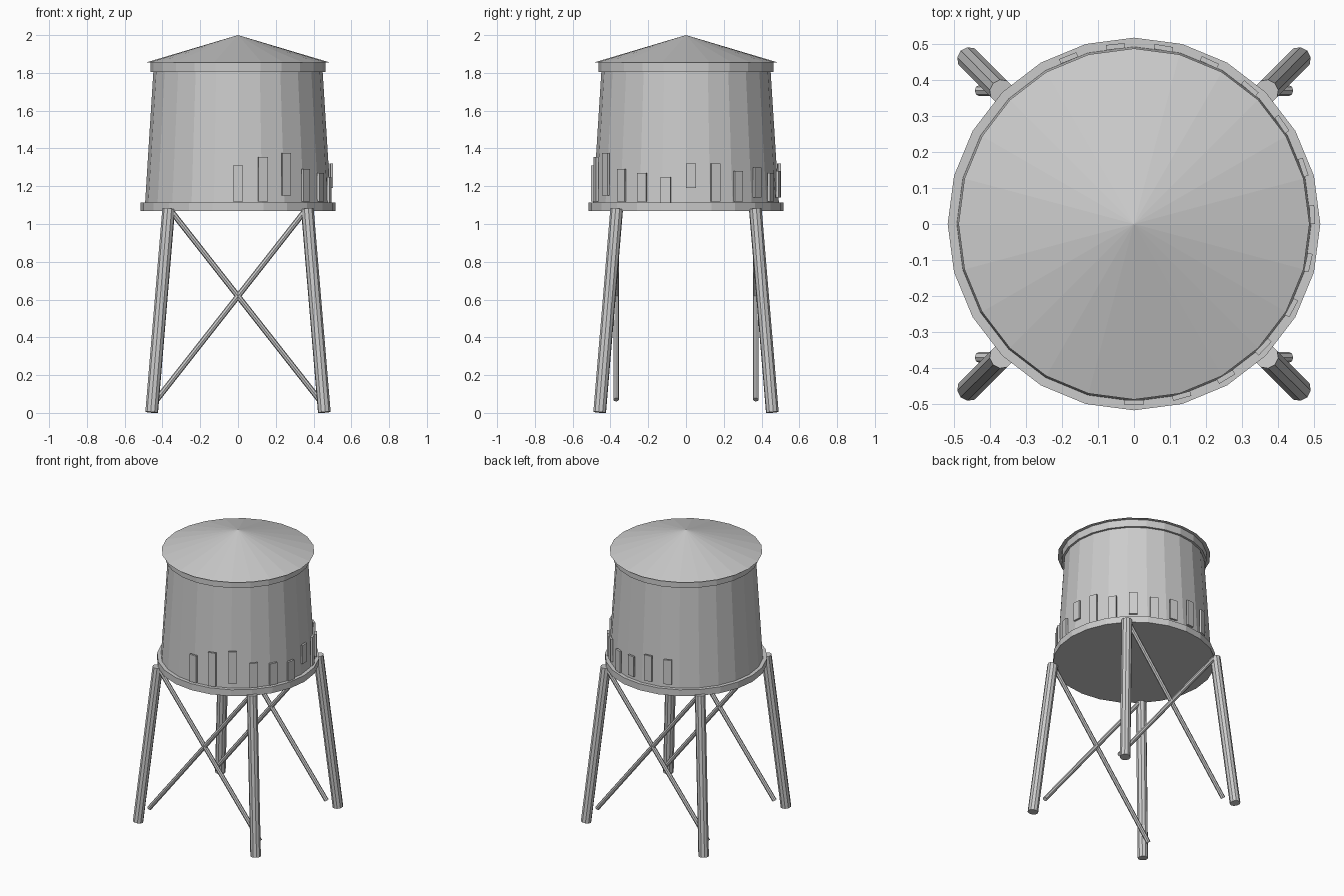
import bpy
import bmesh
from math import cos, sin, radians
from mathutils import Matrix, Vector

cube = bpy.data.objects.get("Cube")
if cube:
    bpy.data.objects.remove(cube, do_unlink=True)

grey = bpy.data.materials.new("weathered grey")
grey.use_nodes = True
GREY = (0.6, 0.6, 0.6, 1)
grey.diffuse_color = GREY
grey.node_tree.nodes["Principled BSDF"].inputs["Base Color"].default_value = GREY


def finish(name, bm):
    mesh = bpy.data.meshes.new(name)
    bm.to_mesh(mesh)
    bm.free()
    mesh.materials.append(grey)
    obj = bpy.data.objects.new(name, mesh)
    bpy.context.collection.objects.link(obj)
    return obj


def drum(name, low, high, r_low, r_high, sides=24):
    """Upright closed cylinder, frustum or cone."""
    bm = bmesh.new()
    bmesh.ops.create_cone(bm, cap_ends=True, segments=sides, radius1=r_low,
                          radius2=r_high, depth=high - low)
    bmesh.ops.translate(bm, vec=(0, 0, (low + high) / 2), verts=bm.verts)
    return finish(name, bm)


def strut(name, start, end, radius, sides):
    """Straight round bar between two points."""
    a, b = Vector(start), Vector(end)
    bm = bmesh.new()
    bmesh.ops.create_cone(bm, cap_ends=True, segments=sides, radius1=radius,
                          radius2=radius, depth=(b - a).length)
    turn = (b - a).to_track_quat('Z', 'Y').to_matrix().to_4x4()
    bm.transform(Matrix.Translation((a + b) / 2) @ turn)
    return finish(name, bm)


# Tank, platform and roof
drum("platform", 1.07, 1.115, 0.517, 0.517)
drum("tank", 1.11, 1.81, 0.492, 0.448)
drum("roof_band", 1.805, 1.855, 0.463, 0.463)
drum("roof", 1.855, 2.0, 0.487, 0.0)

# Splayed legs, with crossed braces on the front and back only
for sy, side in ((-1, "front"), (1, "back")):
    for sx, hand in ((1, "left"), (-1, "right")):
        strut(f"{side}_{hand}_leg", (sx * 0.457, sy * 0.457, 0.003),
              (sx * 0.367, sy * 0.367, 1.08), 0.034, 10)
        strut(f"{side}_{hand}_brace", (sx * 0.43, sy * 0.37, 0.07),
              (sx * -0.355, sy * 0.37, 1.07), 0.015, 8)

# Uneven planks around part of the tank: bottom and top heights
planks = [(1.12, 1.31), (1.12, 1.355), (1.15, 1.375), (1.12, 1.29),
          (1.12, 1.27), (1.115, 1.25), (1.19, 1.32), (1.12, 1.32),
          (1.12, 1.28), (1.14, 1.3), (1.12, 1.27), (1.14, 1.28),
          (1.14, 1.32), (1.14, 1.31)]
for i, (low, high) in enumerate(planks):
    angle = radians(-90 + 15.5 * i)
    bm = bmesh.new()
    bmesh.ops.create_cube(bm, size=1)
    bm.transform(Matrix.Translation((0.495 * cos(angle), 0.495 * sin(angle), (low + high) / 2))
                 @ Matrix.Rotation(angle, 4, 'Z')
                 @ Matrix.Diagonal((0.014, 0.052, high - low, 1)))
    finish(f"plank_{i + 1}", bm)
